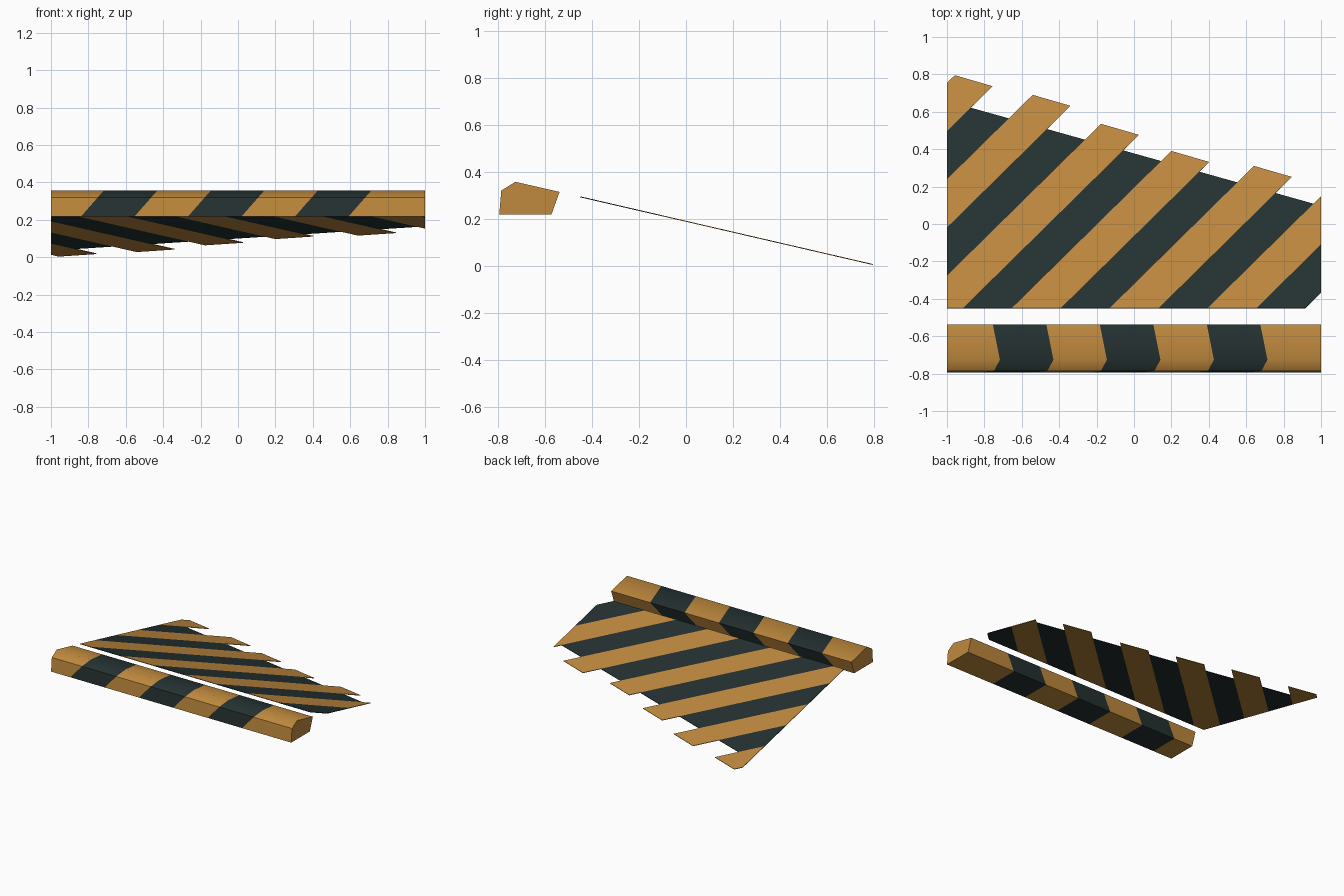
import bpy, bmesh, math
from mathutils import Vector

cube = bpy.data.objects.get("Cube")
if cube:
    bpy.data.objects.remove(cube, do_unlink=True)


def material(name, rgb):
    m = bpy.data.materials.new(name)
    m.use_nodes = True
    m.diffuse_color = (*rgb, 1)
    bsdf = m.node_tree.nodes["Principled BSDF"]
    bsdf.inputs["Base Color"].default_value = (*rgb, 1)
    bsdf.inputs["Roughness"].default_value = 0.8
    return m


MATERIALS = [material("ochre yellow", (0.527, 0.254, 0.048)),
             material("dark slate", (0.0185, 0.031, 0.031))]


def finish(bm, name):
    mesh = bpy.data.meshes.new(name)
    bm.normal_update()
    bm.to_mesh(mesh)
    bm.free()
    for m in MATERIALS:
        mesh.materials.append(m)
    obj = bpy.data.objects.new(name, mesh)
    bpy.context.collection.objects.link(obj)
    return obj


def cut(bm, point, normal, clear=False):
    geom = bm.verts[:] + bm.edges[:] + bm.faces[:]
    bmesh.ops.bisect_plane(bm, geom=geom, plane_co=point, plane_no=normal,
                           clear_outer=clear)


# Beam: five-sided profile extruded along x
profile = [(-0.795, 0.217), (-0.786, 0.32), (-0.726, 0.357),
           (-0.538, 0.314), (-0.573, 0.217)]
bm = bmesh.new()
end = bm.faces.new([bm.verts.new((-1, y, z)) for y, z in profile])
ext = bmesh.ops.extrude_face_region(bm, geom=[end], use_keep_orig=True)
bmesh.ops.translate(bm, vec=(2, 0, 0),
                    verts=[v for v in ext["geom"] if isinstance(v, bmesh.types.BMVert)])
bmesh.ops.recalc_face_normals(bm, faces=bm.faces[:])

# Beam stripes: slanted cuts, alternating colour
LEAN, BAND, FIRST, BOTTOM = 0.88, 0.286, -0.84, 0.217
for i in range(6):
    cut(bm, (FIRST + BAND * i, 0, BOTTOM), (1, 0, -LEAN))
for f in bm.faces:
    c = f.calc_center_median()
    s = c.x - LEAN * (c.z - BOTTOM)
    band = min(max(math.floor((s - FIRST) / BAND) + 1, 0), 6)
    f.material_index = band % 2
beam = finish(bm, "striped_beam")
bpy.context.view_layer.objects.active = beam
beam.select_set(True)
bpy.ops.object.shade_smooth_by_angle(angle=math.radians(49))
beam.select_set(False)

# Sloping sheet: diagonal stripes, yellow ones reaching past the dark ones
FRONT, SLOPE, WIDTH = -0.45, 0.985, 0.2615
bm = bmesh.new()


def along(b, y):
    return b + (y - FRONT) / SLOPE


def stripe(b, px, py, t, index):
    """Stripe from the front edge to a slanted end line through (px, py)."""
    corners = [(b, FRONT), (b + WIDTH, FRONT)]
    for e in (b + WIDTH, b):
        y = (py + t * (e - px - FRONT / SLOPE)) / (1 - t / SLOPE)
        corners.append((along(e, y), y))
    f = bm.faces.new([bm.verts.new((x, y, 0)) for x, y in corners])
    f.material_index = index


for k, tip in enumerate([0.795, 0.69, 0.535, 0.39, 0.31, 0.25]):
    b = -2.222 + 2 * WIDTH * k
    stripe(b, along(b, tip), tip, -0.29, 0)
    stripe(b + WIDTH, 0, 0.377, -0.28, 1)
for side in (-1, 1):
    cut(bm, (side, 0, 0), (side, 0, 0), True)
for v in bm.verts:
    v.co.z = 0.189 - 0.2313 * v.co.y
sheet = finish(bm, "striped_sheet")
solid = sheet.modifiers.new("thickness", "SOLIDIFY")
solid.thickness = 0.004
solid.offset = 0
